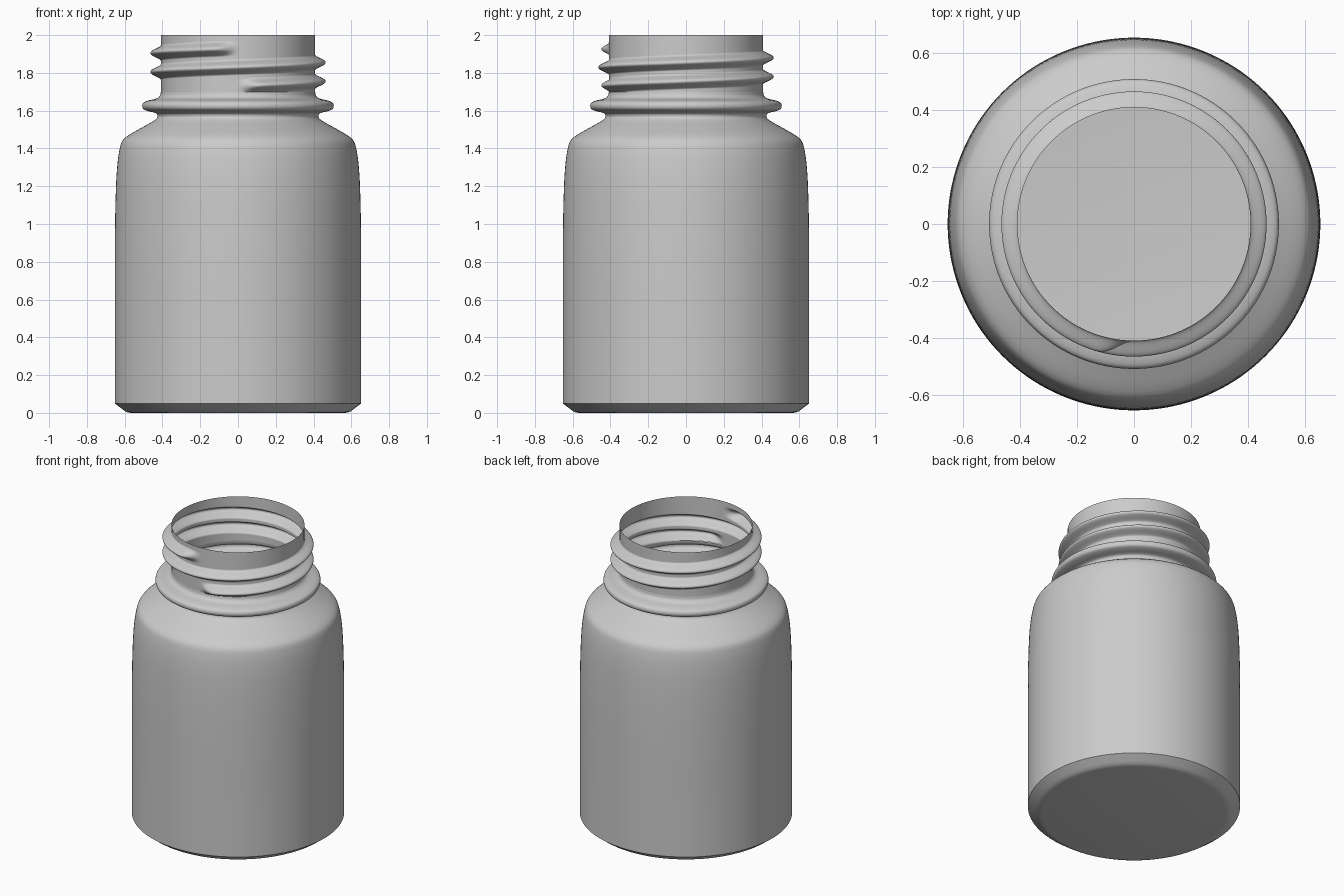
import bpy, bmesh, math
from mathutils import Vector

if "Cube" in bpy.data.objects:
    bpy.data.objects.remove(bpy.data.objects["Cube"])

SEG = 144


def lathe(name, rows, bump=None, cap=False):
    """Revolve (radius, z) rows; bump(angle, z) adds to the radius."""
    bm = bmesh.new()
    rings = []
    for r, z in rows:
        ring = []
        for i in range(SEG):
            a = math.tau * i / SEG - math.pi / 2      # starts at the front
            rr = r + (bump(math.tau * i / SEG, z) if bump else 0)
            ring.append(bm.verts.new((rr * math.cos(a), rr * math.sin(a), z)))
        rings.append(ring)
    for lo, hi in zip(rings, rings[1:]):
        for i in range(SEG):
            j = (i + 1) % SEG
            bm.faces.new((lo[i], lo[j], hi[j], hi[i]))
    if cap:
        bm.faces.new(rings[0][::-1])
    me = bpy.data.meshes.new(name)
    bm.to_mesh(me)
    bm.free()
    ob = bpy.data.objects.new(name, me)
    bpy.context.collection.objects.link(ob)
    bpy.ops.object.select_all(action='DESELECT')
    ob.select_set(True)
    bpy.context.view_layer.objects.active = ob
    bpy.ops.object.shade_smooth_by_angle(angle=math.radians(35))
    return ob


def smooth(points, n=5):
    """Hermite curve through the points, spaced by chord length."""
    p = [Vector(q) for q in points]
    t = [0.0]
    for a, b in zip(p, p[1:]):
        t.append(t[-1] + (b - a).length)
    last = len(p) - 1
    m = []
    for i in range(len(p)):
        a, b = max(i - 1, 0), min(i + 1, last)
        m.append((p[b] - p[a]) / (t[b] - t[a]))
    out = []
    for i in range(last):
        h = t[i + 1] - t[i]
        for k in range(n):
            s = k / n
            out.append(p[i] * (2*s**3 - 3*s**2 + 1) + m[i] * h * (s**3 - 2*s**2 + s)
                       + p[i+1] * (3*s**2 - 2*s**3) + m[i+1] * h * (s**3 - s**2))
    return [tuple(v) for v in out + [p[-1]]]


# Body: rounded base edge, wall, shoulder and collar bead
base = [(0.565, 0), (0.58, 0.002), (0.596, 0.008), (0.61, 0.018)]
wall = [(0.652, 0.05), (0.652, 0.45), (0.652, 0.85), (0.65, 1.05), (0.645, 1.22),
        (0.638, 1.32), (0.628, 1.39), (0.614, 1.437), (0.585, 1.466), (0.51, 1.51),
        (0.445, 1.547), (0.426, 1.566), (0.432, 1.585), (0.475, 1.597),
        (0.5, 1.608), (0.507, 1.625), (0.5, 1.643), (0.475, 1.654),
        (0.43, 1.665), (0.413, 1.68), (0.408, 1.70)]
lathe("bottle_body", base + smooth(wall), cap=True)


# Neck: thin open tube with a two-turn thread pressed into its wall
def thread(angle, z):
    height = 0.0
    for turn in (0, 1, 2):
        u = turn + angle / math.tau               # turns travelled from the front
        if u > 2:
            continue
        fade = min(1, u / 0.045, (2 - u) / 0.045)
        fade = fade * fade * (3 - 2 * fade)
        d = abs(z - (1.73 + 0.1 * u)) / 0.042
        if d < 1:
            height = max(height, fade * 0.056 * (0.5 + 0.5 * math.cos(math.pi * d ** 1.1)))
    return height


rows = [(0.408, 1.70 + 0.003 * i) for i in range(101)]
lathe("threaded_neck", rows, bump=thread)
